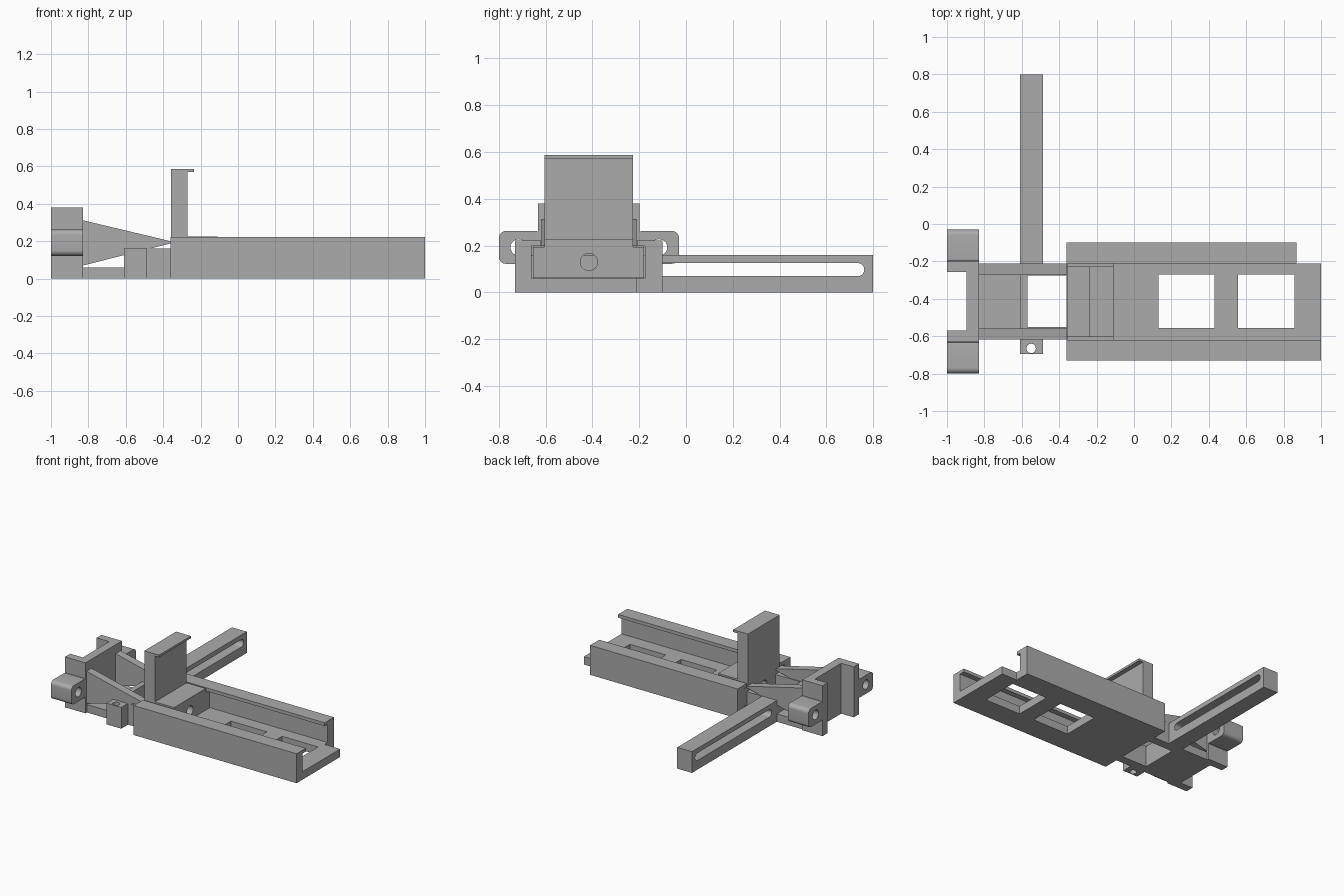
import bpy, bmesh, math
from mathutils import Vector

cube = bpy.data.objects.get("Cube")
if cube:
    bpy.data.objects.remove(cube, do_unlink=True)

grey = bpy.data.materials.new("matte grey")
grey.use_nodes = True
COLOUR = (0.41, 0.41, 0.41, 1)
grey.diffuse_color = COLOUR
grey.node_tree.nodes["Principled BSDF"].inputs["Base Color"].default_value = COLOUR

MID = -0.415  # centre line of the channel in y


def prism(name, axis, outline, lo, hi):
    """Extrude a 2D outline along an axis; outline uses the other two axes in order."""
    i = "xyz".index(axis)

    def place(p, t):
        c = list(p)
        c.insert(i, t)
        return Vector(c)

    bm = bmesh.new()
    face = bm.faces.new([bm.verts.new(place(p, lo)) for p in outline])
    top = bmesh.ops.extrude_face_region(bm, geom=[face])["geom"]
    shift = place((0, 0), hi - lo)
    bmesh.ops.translate(bm, vec=shift, verts=[v for v in top if isinstance(v, bmesh.types.BMVert)])
    bmesh.ops.recalc_face_normals(bm, faces=bm.faces)
    mesh = bpy.data.meshes.new(name)
    bm.to_mesh(mesh)
    bm.free()
    mesh.materials.append(grey)
    ob = bpy.data.objects.new(name, mesh)
    bpy.context.collection.objects.link(ob)
    return ob


def box(name, x, y, z):
    return prism(name, "z", [(x[0], y[0]), (x[1], y[0]), (x[1], y[1]), (x[0], y[1])], *z)


def rounded(a, b, r, steps=8):
    """Rounded rectangle from a = (min, max) and b = (min, max)."""
    corners = [(a[1] - r, b[1] - r), (a[0] + r, b[1] - r), (a[0] + r, b[0] + r), (a[1] - r, b[0] + r)]
    pts = []
    for k, (u, v) in enumerate(corners):
        for s in range(steps + 1):
            t = math.pi / 2 * (k + s / steps)
            pts.append((u + r * math.cos(t), v + r * math.sin(t)))
    return pts


def circle(u, v, r, n=32):
    return [(u + r * math.cos(2 * math.pi * k / n), v + r * math.sin(2 * math.pi * k / n)) for k in range(n)]


def cut(ob, *cutters):
    for c in cutters:
        mod = ob.modifiers.new("cut", "BOOLEAN")
        mod.operation = "DIFFERENCE"
        mod.solver = "EXACT"
        mod.object = c
        bpy.context.view_layer.objects.active = ob
        bpy.ops.object.modifier_apply(modifier=mod.name)
        bpy.data.objects.remove(c, do_unlink=True)


def smooth(ob):
    bpy.ops.object.select_all(action="DESELECT")
    ob.select_set(True)
    bpy.context.view_layer.objects.active = ob
    bpy.ops.object.shade_smooth_by_angle(angle=math.radians(30))


# Long channel with inward lips, floor windows and a shorter back rail
channel = prism("channel", "x", [
    (-0.73, 0), (-0.10, 0), (-0.10, 0.222), (-0.21, 0.222), (-0.21, 0.197), (-0.175, 0.197),
    (-0.175, 0.06), (-0.66, 0.06), (-0.66, 0.197), (-0.62, 0.197), (-0.62, 0.222), (-0.73, 0.222)], -0.36, 1)
cut(channel,
    box("end_cut", (0.87, 1.1), (-0.212, 0), (-0.1, 0.3)),
    *[box("window_cut", (x, x + 0.3), (-0.555, -0.27), (-0.1, 0.1)) for x in (0.13, 0.557)])

# Sliding jaw: flanged foot, upright plate and hooked top
foot = prism("slider_foot", "x", [
    (-0.655, 0.062), (-0.18, 0.062), (-0.18, 0.193), (-0.226, 0.193),
    (-0.226, 0.225), (-0.604, 0.225), (-0.604, 0.193), (-0.655, 0.193)], -0.358, -0.11)
cut(foot, prism("bore_cut", "x", circle(MID, 0.13, 0.037), -0.5, 0))
smooth(foot)
prism("slider_upright", "y", [
    (-0.358, 0.225), (-0.27, 0.225), (-0.27, 0.57), (-0.235, 0.57), (-0.235, 0.587), (-0.358, 0.587)],
    -0.604, -0.226)

# Neck floor and raised frame joining the channel to the end bracket
box("neck_floor", (-0.83, -0.61), (-0.615, -0.21), (0, 0.06))
frame = box("neck_frame", (-0.61, -0.36), (-0.615, -0.21), (0, 0.16))
cut(frame, box("frame_cut", (-0.57, -0.3), (-0.55, -0.275), (-0.1, 0.3)))

# Front lug with a vertical hole
lug = box("front_lug", (-0.61, -0.487), (-0.695, -0.615), (0, 0.16))
cut(lug, prism("lug_cut", "z", circle(-0.55, -0.665, 0.025), -0.1, 0.3))
smooth(lug)

# Slotted side arm
arm = box("slotted_arm", (-0.61, -0.487), (-0.21, 0.8), (0, 0.16))
cut(arm, prism("slot_cut", "x", rounded((-0.15, 0.762), (0.069, 0.125), 0.0279), -0.8, -0.3))
smooth(arm)

# End bracket, open towards the outside
prism("end_bracket", "z", [
    (-1, -0.632), (-0.83, -0.632), (-0.83, -0.198), (-1, -0.198),
    (-1, -0.256), (-0.895, -0.256), (-0.895, -0.57), (-1, -0.57)], 0, 0.38)

# Bracing wedges and pierced ears on both sides
for side, s in (("front", -1), ("back", 1)):
    ys = sorted((MID + s * 0.143, MID + s * 0.203))
    prism(side + "_wedge", "y", [(-0.83, 0.07), (-0.36, 0.188), (-0.36, 0.2), (-0.83, 0.312)], *ys)
    span = sorted((MID + s * 0.2, MID + s * 0.385))
    ear = prism(side + "_ear", "x", rounded(span, (0.122, 0.262), 0.03), -1, -0.83)
    # Keep the rounding on the outer end only
    inner = sorted((MID + s * 0.15, MID + s * 0.2165))
    cut(ear, box("ear_trim", (-1.1, -0.7), inner, (0, 0.5)))
    for v in ear.data.vertices:
        if abs(v.co.y - (MID + s * 0.2165)) < 0.001:
            v.co.z = 0.262 if v.co.z > 0.19 else 0.122
    cut(ear, prism("ear_cut", "x", circle(MID + s * 0.3, 0.192, 0.035), -1.1, -0.7))
    smooth(ear)
